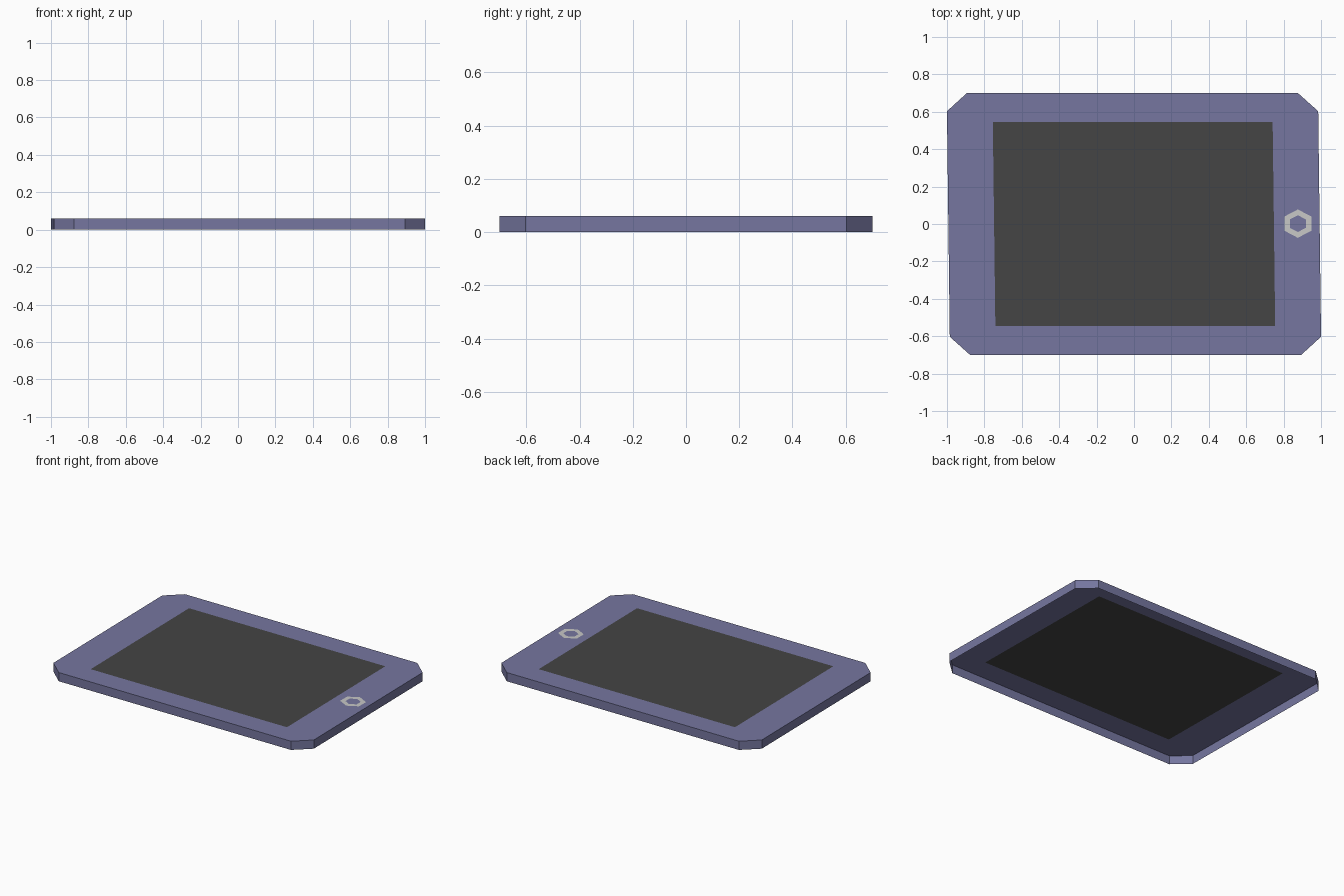
import bpy, math

if "Cube" in bpy.data.objects:
    bpy.data.objects.remove(bpy.data.objects["Cube"])

H = 0.06          # height of the shell
SKEW = -0.0125    # slight sideways lean of the outline


def material(name, rgb):
    m = bpy.data.materials.new(name)
    m.diffuse_color = (*rgb, 1)
    m.use_nodes = True
    m.node_tree.nodes["Principled BSDF"].inputs["Base Color"].default_value = m.diffuse_color
    return m


def build(name, verts, faces, mat):
    me = bpy.data.meshes.new(name)
    me.from_pydata(verts, [], faces)
    me.materials.append(mat)
    ob = bpy.data.objects.new(name, me)
    bpy.context.collection.objects.link(ob)
    return ob


def lean(x, y, z):
    return (x + SKEW * y, y, z)


purple = material("muted_purple", (0.180, 0.183, 0.350))
dark = material("dark_grey", (0.058, 0.058, 0.058))
silver = material("light_grey", (0.58, 0.58, 0.57))

# Outline: two points per chamfered corner, counter-clockwise from front left
corners = [(-1, -1), (1, -1), (1, 1), (-1, 1)]
outer = []
for sx, sy in corners:
    pair = [(sx * 0.9925, sy * 0.603), (sx * 0.885, sy * 0.70)]
    outer += pair if sx * sy > 0 else pair[::-1]
inner = [(sx * 0.748, sy * 0.545) for sx, sy in corners]

# Frame: top border around the screen plus side walls, open underneath
verts = [lean(x, y, H) for x, y in outer] + [lean(x, y, 0) for x, y in outer]
verts += [lean(x, y, H) for x, y in inner]
faces = []
for i in range(8):
    j = (i + 1) % 8
    faces.append((8 + i, 8 + j, j, i))
for c in range(4):
    d = (c + 1) % 4
    faces.append((2 * c, 2 * c + 1, 16 + c))
    faces.append((2 * c + 1, 2 * d, 16 + d, 16 + c))
build("frame", verts, faces, purple)

# Screen: flush panel in the frame opening
build("screen", [lean(x, y, H) for x, y in inner], [(0, 1, 2, 3)], dark)

# Button: flat hexagonal ring lying on the frame
ring = []
for rx, ry in ((0.083, 0.076), (0.049, 0.045)):
    for k in range(6):
        a = math.radians(90 + 60 * k)
        ring.append((0.876 + rx * math.cos(a), 0.002 + ry * math.sin(a), H + 0.001))
build("button_ring", ring,
      [(k, (k + 1) % 6, 6 + (k + 1) % 6, 6 + k) for k in range(6)], silver)
